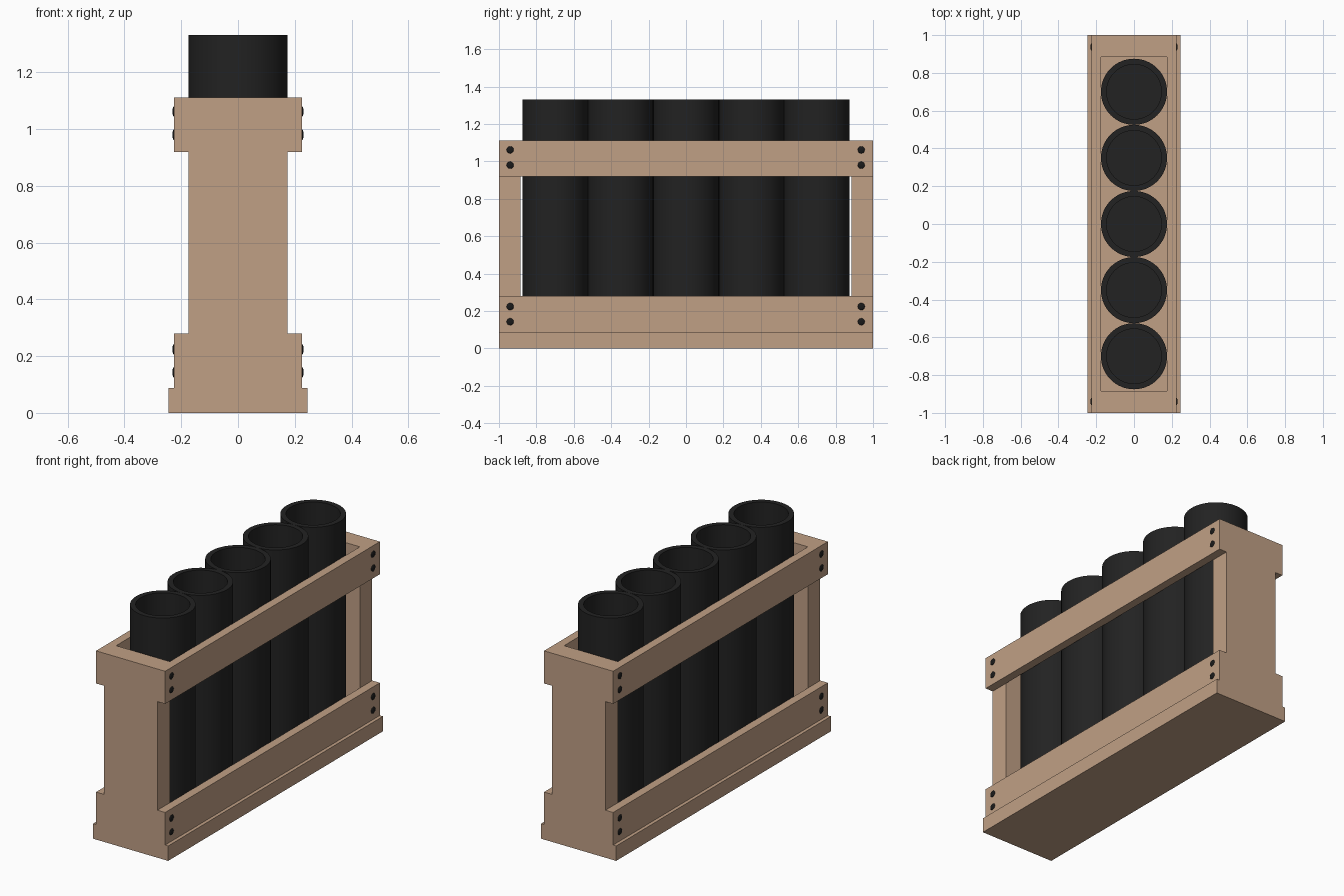
import bpy, bmesh, math
from mathutils import Matrix

if "Cube" in bpy.data.objects:
    bpy.data.objects.remove(bpy.data.objects["Cube"])


def material(name, rgb):
    m = bpy.data.materials.new(name)
    m.diffuse_color = (*rgb, 1)
    m.use_nodes = True
    m.node_tree.nodes["Principled BSDF"].inputs["Base Color"].default_value = m.diffuse_color
    return m


wood = material("bare_wood", (0.53, 0.35, 0.235))
black = material("black_plastic", (0.016, 0.016, 0.016))
steel = material("dark_screw", (0.010, 0.010, 0.010))


def add_object(name, bm, mat, smooth=False):
    bmesh.ops.recalc_face_normals(bm, faces=bm.faces)
    mesh = bpy.data.meshes.new(name)
    bm.to_mesh(mesh)
    bm.free()
    mesh.materials.append(mat)
    ob = bpy.data.objects.new(name, mesh)
    bpy.context.collection.objects.link(ob)
    if smooth:
        bpy.ops.object.select_all(action='DESELECT')
        ob.select_set(True)
        bpy.context.view_layer.objects.active = ob
        bpy.ops.object.shade_smooth_by_angle(angle=math.radians(35))
    return ob


def box(name, x, y, z):
    bm = bmesh.new()
    size = [b - a for a, b in (x, y, z)]
    mid = [(a + b) / 2 for a, b in (x, y, z)]
    bmesh.ops.create_cube(bm, size=1, matrix=Matrix.Translation(mid) @ Matrix.Diagonal((*size, 1)))
    return add_object(name, bm, wood)


def tube(name, y, outer, inner, bottom, top, floor, sides=64):
    # cup profile turned about the tube's own axis
    bm = bmesh.new()
    profile = [(outer, bottom), (outer, top), (inner, top), (inner, floor)]
    rings = []
    for r, z in profile:
        rings.append([bm.verts.new((r * math.cos(2 * math.pi * i / sides),
                                    y + r * math.sin(2 * math.pi * i / sides), z))
                      for i in range(sides)])
    for a, b in zip(rings, rings[1:]):
        for i in range(sides):
            j = (i + 1) % sides
            bm.faces.new((a[i], a[j], b[j], b[i]))
    bm.faces.new(rings[0])
    bm.faces.new(rings[-1])
    return add_object(name, bm, black, True)


# base board
box("base_board", (-0.245, 0.245), (-1, 1), (0, 0.088))

# end boards
for s, label in ((-1, "front"), (1, "back")):
    box(label + "_end_board", (-0.175, 0.175), sorted((s * 0.885, s)), (0.088, 1.112))

# side rails with domed screw heads
for s, label in ((-1, "left"), (1, "right")):
    for z0, z1, level in ((0.088, 0.28, "lower"), (0.92, 1.112, "upper")):
        box(f"{label}_{level}_rail", sorted((s * 0.175, s * 0.225)), (-1, 1), (z0, z1))
    for y in (-0.94, 0.937):
        for z in (0.143, 0.224, 0.98, 1.062):
            bm = bmesh.new()
            bmesh.ops.create_uvsphere(
                bm, u_segments=16, v_segments=10, radius=1,
                matrix=Matrix.Translation((s * 0.225, y, z)) @ Matrix.Diagonal((0.006, 0.019, 0.019, 1)))
            add_object(f"{label}_screw_head", bm, steel, True)

# row of five open tubes
for i in range(5):
    tube(f"tube_{i + 1}", (i - 2) * 0.35, 0.175, 0.145, 0.088, 1.332, 0.11)
